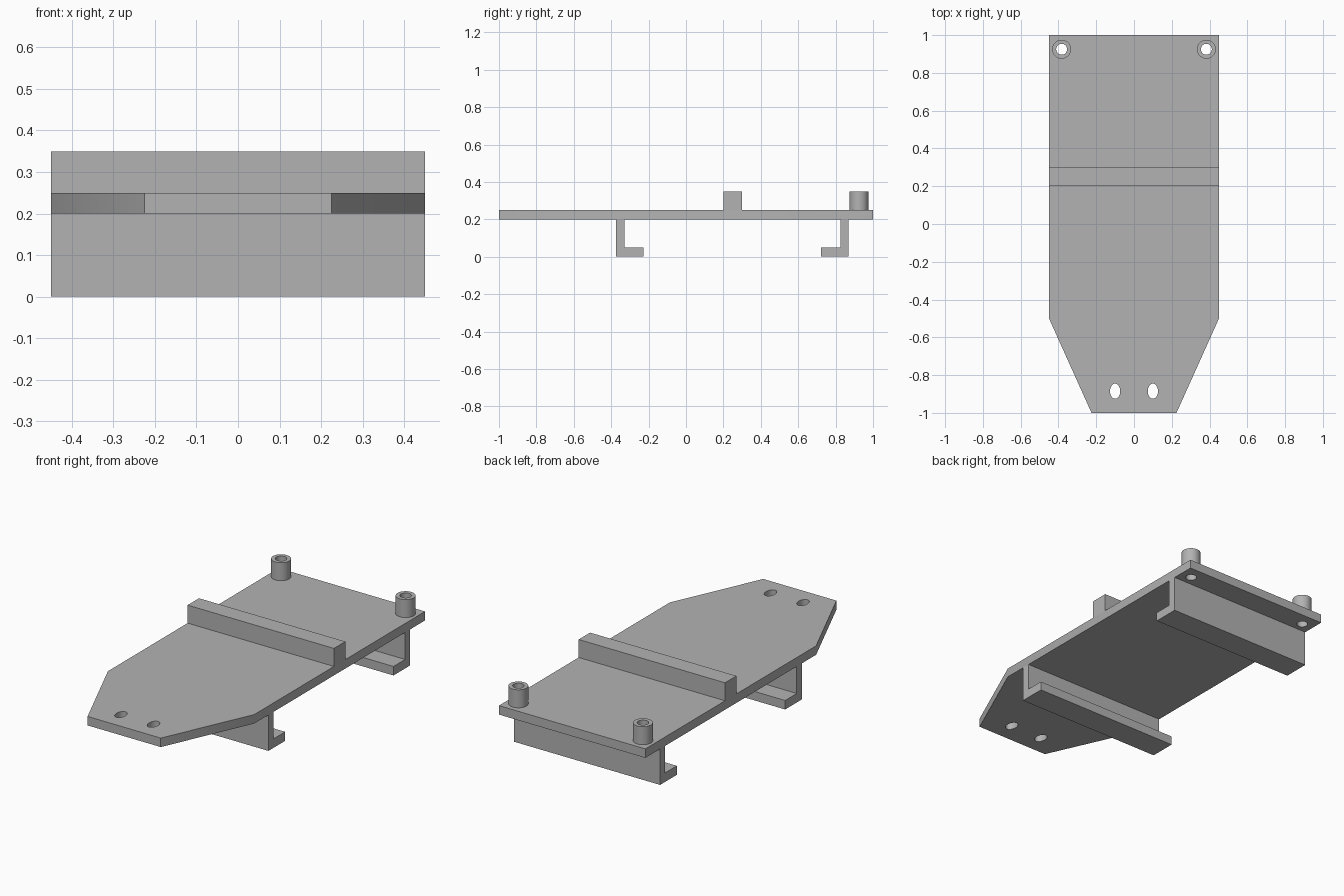
import bpy, bmesh
from math import cos, sin, pi, radians

if "Cube" in bpy.data.objects:
    bpy.data.objects.remove(bpy.data.objects["Cube"], do_unlink=True)

grey = bpy.data.materials.new("plain_grey")
grey.use_nodes = True
grey.diffuse_color = (0.45, 0.45, 0.45, 1)
grey.node_tree.nodes["Principled BSDF"].inputs["Base Color"].default_value = (0.45, 0.45, 0.45, 1)

WIDTH = 0.9
PLATE_BOTTOM, PLATE_TOP, TOP = 0.2, 0.25, 0.35


def ellipse(cx, cy, rx, ry, n=40):
    return [(cx + rx * cos(2 * pi * i / n), cy + ry * sin(2 * pi * i / n)) for i in range(n)]


def extrude(name, loops, depth, location=(0, 0, 0), rotation=(0, 0, 0)):
    """Solid from a flat outline; any further loops become holes."""
    curve = bpy.data.curves.new(name, "CURVE")
    curve.dimensions = "2D"
    curve.fill_mode = "BOTH"
    curve.extrude = depth / 2
    for loop in loops:
        spline = curve.splines.new("POLY")
        spline.points.add(len(loop) - 1)
        for point, (x, y) in zip(spline.points, loop):
            point.co = (x, y, 0, 1)
        spline.use_cyclic_u = True
    obj = bpy.data.objects.new(name, curve)
    obj.location, obj.rotation_euler = location, rotation
    bpy.context.collection.objects.link(obj)
    bpy.ops.object.select_all(action="DESELECT")
    obj.select_set(True)
    bpy.context.view_layer.objects.active = obj
    bpy.ops.object.convert(target="MESH")
    obj = bpy.context.object
    # Weld the caps to the walls
    bm = bmesh.new()
    bm.from_mesh(obj.data)
    bmesh.ops.remove_doubles(bm, verts=bm.verts, dist=0.0001)
    bmesh.ops.recalc_face_normals(bm, faces=bm.faces)
    bm.to_mesh(obj.data)
    bm.free()
    obj.data.materials.clear()
    obj.data.materials.append(grey)
    bpy.ops.object.shade_smooth_by_angle(angle=radians(30))
    return obj


def across(name, profile):
    """Extrude a (y, z) profile over the full width."""
    return extrude(name, [profile], WIDTH, rotation=(pi / 2, 0, pi / 2))


# Base plate with tapered nose, two oval slots and two post holes
half = WIDTH / 2
outline = [(-half, 1), (-half, -0.5), (-0.225, -1), (0.225, -1), (half, -0.5), (half, 1)]
holes = []
for s in (-1, 1):
    holes.append(ellipse(s * 0.1, -0.885, 0.027, 0.04))
    holes.append(ellipse(s * 0.383, 0.925, 0.029, 0.029))
extrude("base_plate", [outline] + holes, PLATE_TOP - PLATE_BOTTOM,
        (0, 0, (PLATE_TOP + PLATE_BOTTOM) / 2))

# Hollow posts at the back corners
for side, s in (("left", 1), ("right", -1)):
    extrude(side + "_post", [ellipse(0, 0, 0.05, 0.05), ellipse(0, 0, 0.029, 0.029)],
            TOP - PLATE_TOP, (s * 0.383, 0.925, (TOP + PLATE_TOP) / 2))

# Cross rib on top
across("cross_rib", [(0.2, PLATE_TOP), (0.3, PLATE_TOP), (0.3, TOP), (0.2, TOP)])

# L-shaped brackets below, feet pointing towards each other
for name, y, d in (("front_bracket", -0.375, 1), ("back_bracket", 0.87, -1)):
    across(name, [(y, 0), (y + d * 0.147, 0), (y + d * 0.147, 0.05), (y + d * 0.045, 0.05),
                  (y + d * 0.045, PLATE_BOTTOM), (y, PLATE_BOTTOM)])
